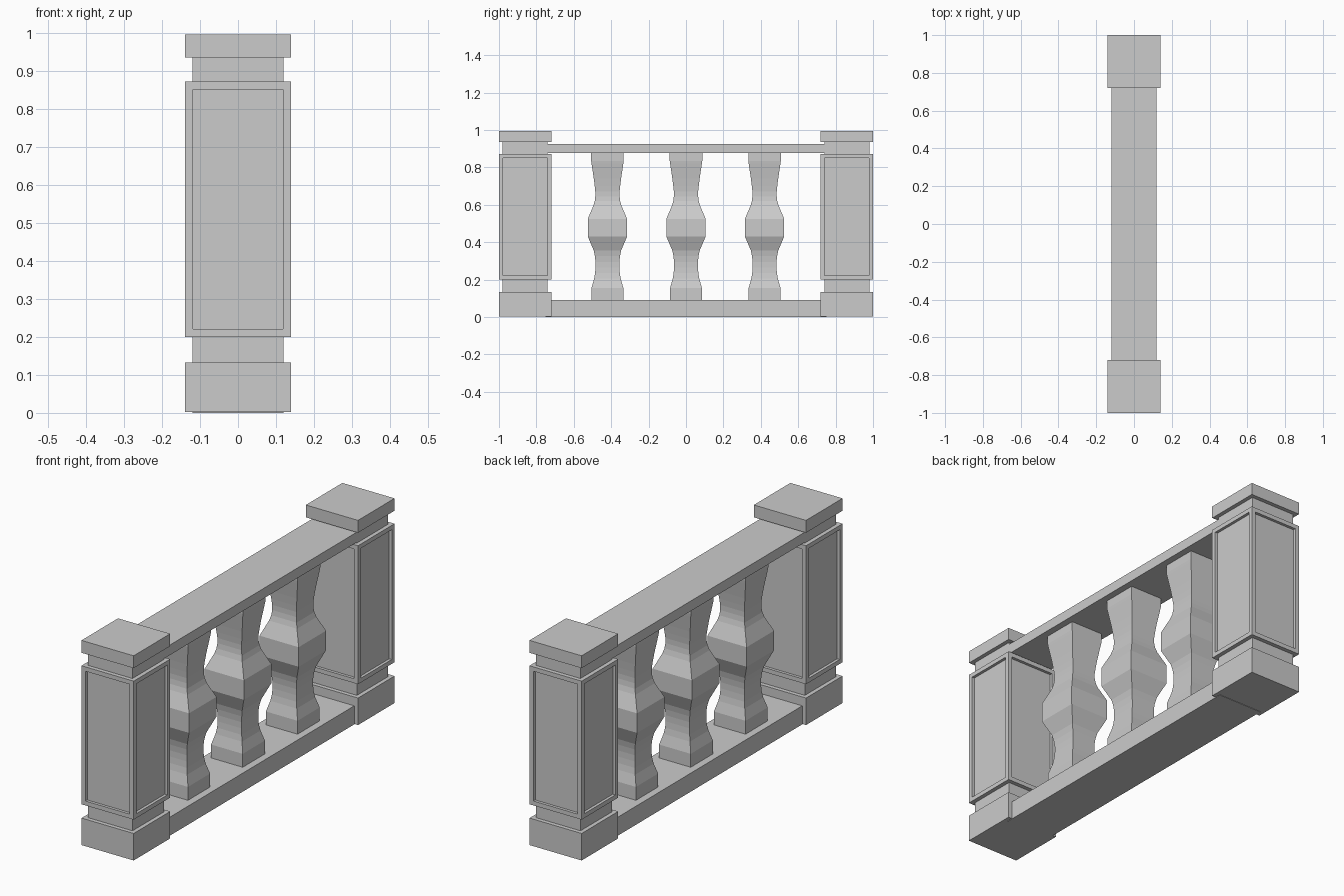
import bpy, bmesh
from mathutils import Vector

if "Cube" in bpy.data.objects:
    bpy.data.objects.remove(bpy.data.objects["Cube"])


def finish(bm, name):
    bmesh.ops.recalc_face_normals(bm, faces=bm.faces)
    mesh = bpy.data.meshes.new(name)
    bm.to_mesh(mesh)
    bm.free()
    obj = bpy.data.objects.new(name, mesh)
    bpy.context.collection.objects.link(obj)
    return obj


def square_loft(name, profile, y):
    """Square-section column from (half width, z) pairs."""
    bm = bmesh.new()
    rings = [[bm.verts.new((sx * r, y + sy * r, z))
              for sx, sy in ((-1, -1), (1, -1), (1, 1), (-1, 1))] for r, z in profile]
    for a, b in zip(rings, rings[1:]):
        for i in range(4):
            j = (i + 1) % 4
            bm.faces.new((a[i], a[j], b[j], b[i]))
    bm.faces.new(rings[0][::-1])
    bm.faces.new(rings[-1])
    return bm


def box(name, hx, hy, z0, z1):
    bm = bmesh.new()
    bmesh.ops.create_cube(bm, size=1)
    for v in bm.verts:
        v.co = Vector((v.co.x * 2 * hx, v.co.y * 2 * hy, z0 + (v.co.z + 0.5) * (z1 - z0)))
    return finish(bm, name)


# End posts: stepped square column with a recessed panel on each shaft side
POST = [(0.14, 0.002), (0.14, 0.133), (0.12, 0.133), (0.12, 0.2), (0.14, 0.2),
        (0.14, 0.872), (0.12, 0.872), (0.12, 0.935), (0.14, 0.935), (0.14, 0.995)]
for side, y in (("front", -0.86), ("back", 0.86)):
    bm = square_loft(side, POST, y)
    bmesh.ops.recalc_face_normals(bm, faces=bm.faces)
    shaft = [f for f in bm.faces
             if abs(f.normal.z) < 0.1 and 0.5 < f.calc_center_median().z < 0.6]
    bmesh.ops.inset_individual(bm, faces=shaft, thickness=0.03, depth=0)
    bmesh.ops.inset_individual(bm, faces=shaft, thickness=0, depth=-0.014)
    finish(bm, side + "_post")

# Rails between the posts
box("bottom_rail", 0.12, 0.75, 0.0, 0.09)
box("top_rail", 0.12, 0.75, 0.876, 0.925)

# Square balusters with a curved outline
BALUSTER = [(0.085, 0.08), (0.085, 0.155), (0.078, 0.18), (0.071, 0.205), (0.066, 0.235),
            (0.064, 0.265), (0.064, 0.295), (0.067, 0.325), (0.073, 0.355), (0.105, 0.43),
            (0.105, 0.525), (0.075, 0.595), (0.068, 0.62), (0.065, 0.645), (0.065, 0.67),
            (0.068, 0.70), (0.073, 0.74), (0.079, 0.78), (0.085, 0.82), (0.087, 0.835),
            (0.087, 0.88)]
for i, y in enumerate((-0.42, 0, 0.42)):
    finish(square_loft("baluster", BALUSTER, y), f"baluster_{i + 1}")
